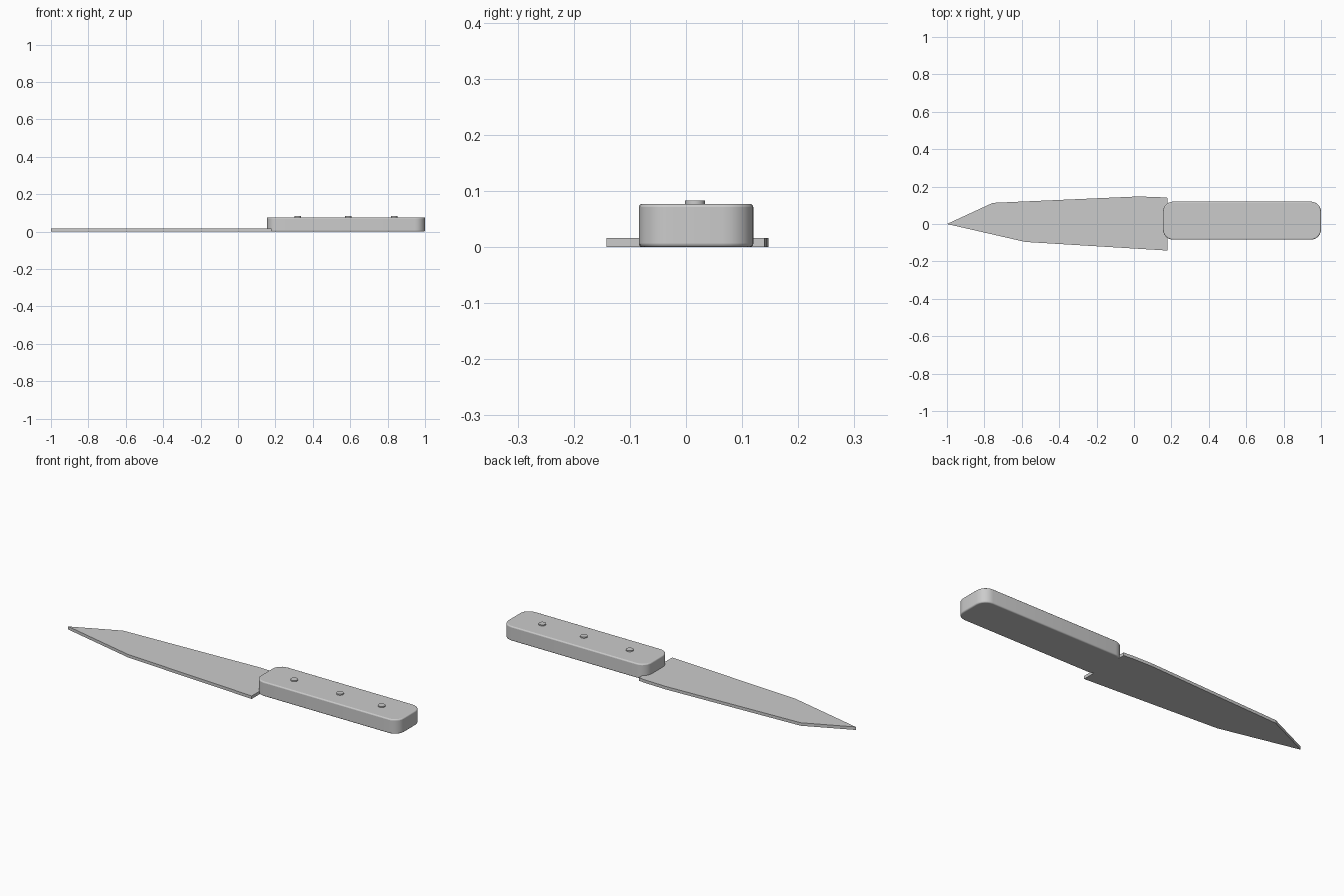
import bpy, bmesh, math

if "Cube" in bpy.data.objects:
    bpy.data.objects.remove(bpy.data.objects["Cube"])


def prism(name, points, z0, z1):
    """Extrude a flat outline from z0 up to z1."""
    bm = bmesh.new()
    base = bm.faces.new([bm.verts.new((x, y, z0)) for x, y in points])
    top = bmesh.ops.extrude_face_region(bm, geom=[base])["geom"]
    bmesh.ops.translate(bm, vec=(0, 0, z1 - z0),
                        verts=[v for v in top if isinstance(v, bmesh.types.BMVert)])
    bmesh.ops.recalc_face_normals(bm, faces=bm.faces)
    mesh = bpy.data.meshes.new(name)
    bm.to_mesh(mesh)
    bm.free()
    obj = bpy.data.objects.new(name, mesh)
    bpy.context.collection.objects.link(obj)
    return obj


def smooth(obj):
    bpy.ops.object.select_all(action='DESELECT')
    obj.select_set(True)
    bpy.context.view_layer.objects.active = obj
    bpy.ops.object.shade_smooth_by_angle(angle=math.radians(35))


def rounded_rect(x0, x1, y0, y1, r, n=6):
    corners = [(x1 - r, y1 - r, 0), (x0 + r, y1 - r, 90),
               (x0 + r, y0 + r, 180), (x1 - r, y0 + r, 270)]
    return [(cx + r * math.cos(math.radians(a + 90 * i / n)),
             cy + r * math.sin(math.radians(a + 90 * i / n)))
            for cx, cy, a in corners for i in range(n + 1)]


# Blade: thin flat plate with a pointed tip
prism("blade", [(-1, 0), (-0.58, -0.096), (0.18, -0.142), (0.18, 0.14),
                (0.13, 0.144), (0.02, 0.147), (-0.05, 0.144), (-0.755, 0.113)],
      0, 0.016)

# Handle: rounded block with softened rims
handle = prism("handle", rounded_rect(0.155, 1.0, -0.084, 0.12, 0.055), 0, 0.077)
bevel = handle.modifiers.new("soft_rim", 'BEVEL')
bevel.width = 0.006
bevel.segments = 3
bevel.limit_method = 'ANGLE'
bevel.angle_limit = math.radians(40)
smooth(handle)

# Rivets along the handle
for i, x in enumerate((0.32, 0.59, 0.835)):
    bpy.ops.mesh.primitive_cylinder_add(vertices=24, radius=0.018, depth=0.02,
                                        location=(x, 0.016, 0.073))
    rivet = bpy.context.object
    rivet.name = f"rivet_{i + 1}"
    smooth(rivet)
